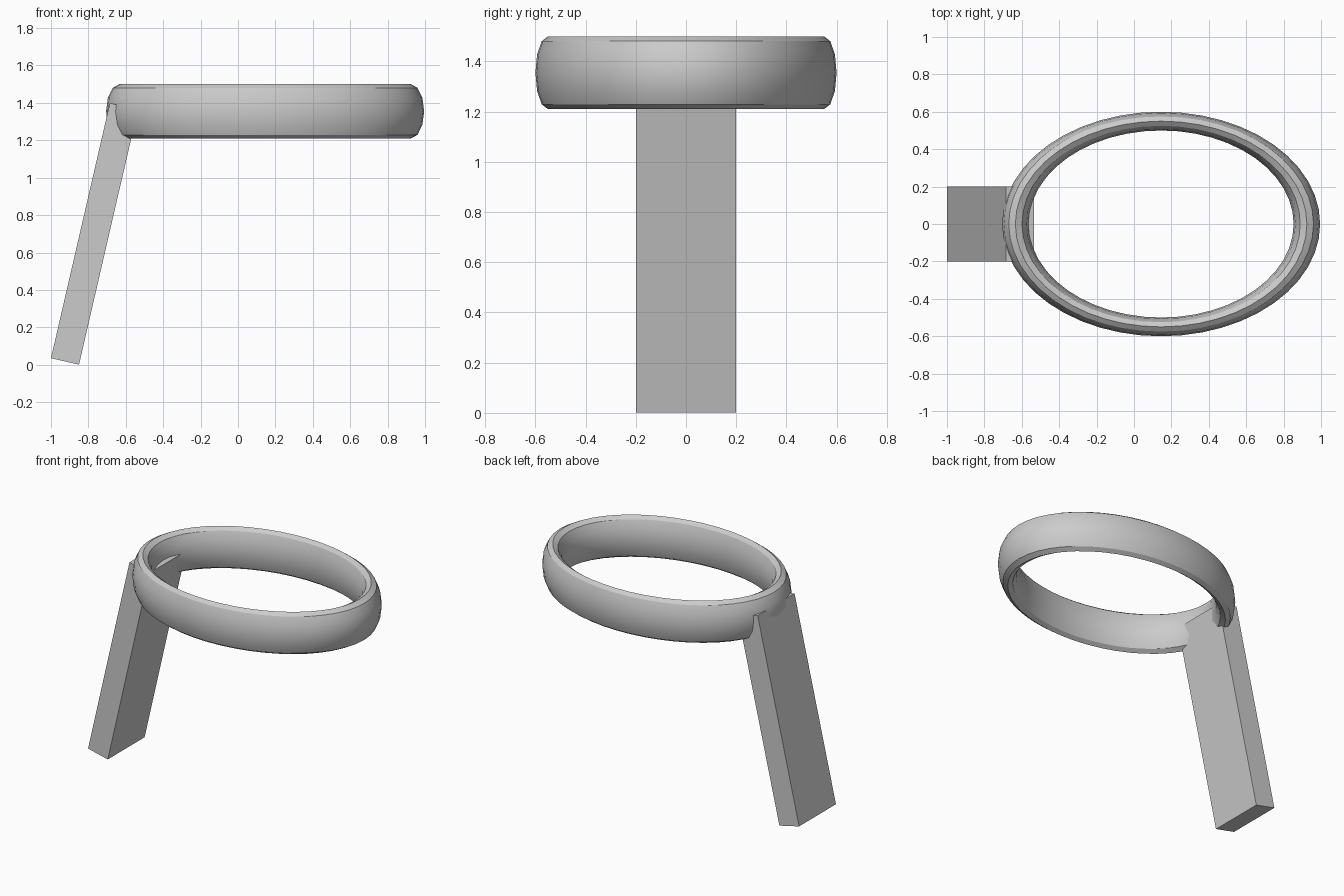
import bpy
from math import radians

if "Cube" in bpy.data.objects:
    bpy.data.objects.remove(bpy.data.objects["Cube"])

# Oval ring: torus stretched along x and z
bpy.ops.mesh.primitive_torus_add(major_radius=0.55, minor_radius=0.05,
                                 major_segments=48, minor_segments=12,
                                 location=(0.145, 0, 1.355))
ring = bpy.context.object
ring.name = "oval_ring"
ring.scale = (1.417, 1, 2.9)
bpy.ops.object.transform_apply(location=False, rotation=False, scale=True)
bpy.ops.object.shade_smooth_by_angle(angle=radians(30))

# Slanted support post, leaning into the ring
bpy.ops.mesh.primitive_cube_add(size=1, location=(-0.7675, 0, 0.70),
                                rotation=(0, radians(13), 0))
post = bpy.context.object
post.name = "slanted_post"
post.scale = (0.154, 0.4, 1.4)
bpy.ops.object.transform_apply(location=False, rotation=False, scale=True)
